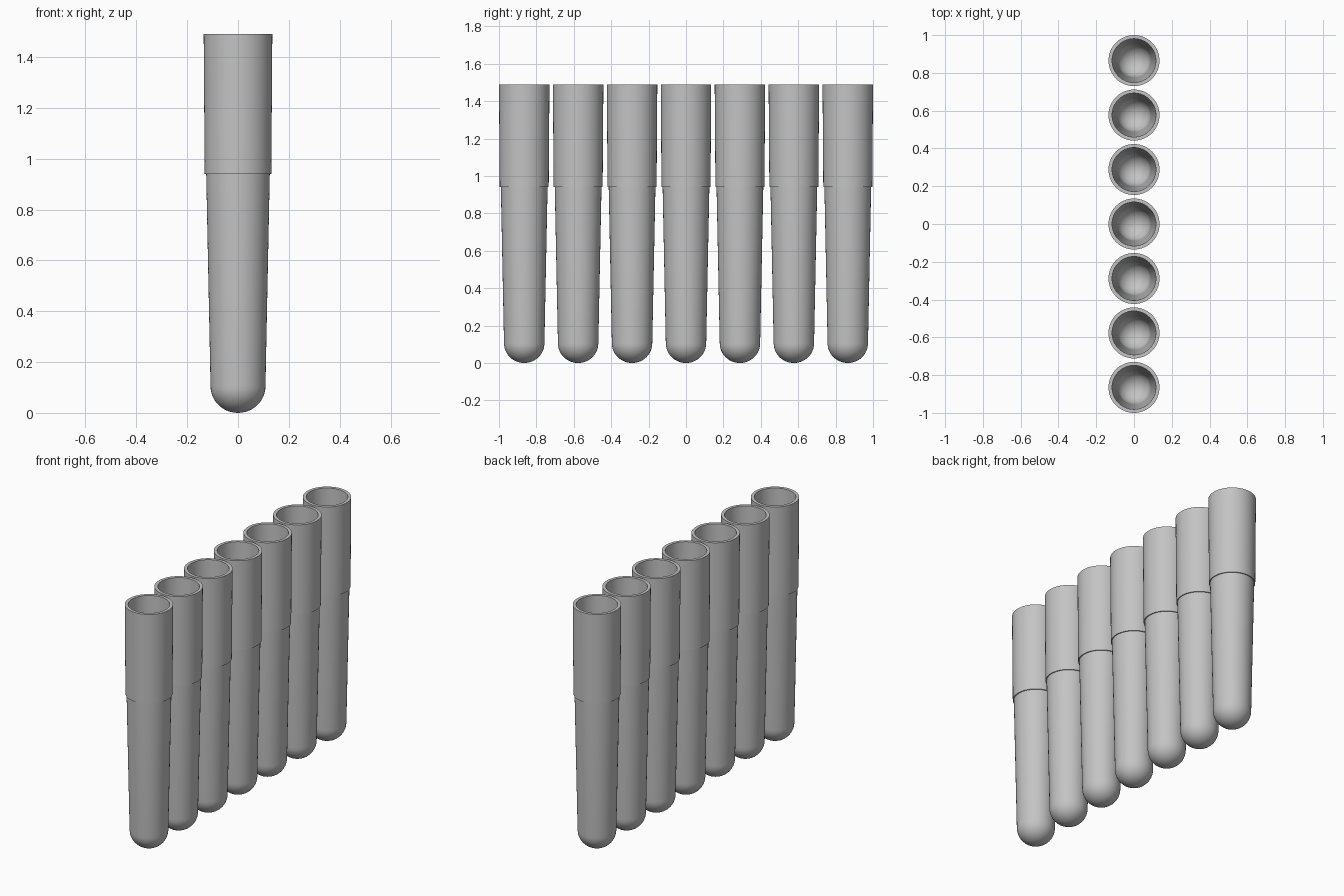
import bpy, bmesh, math

cube = bpy.data.objects.get("Cube")
if cube:
    bpy.data.objects.remove(cube, do_unlink=True)

grey = bpy.data.materials.new("light_grey_plastic")
grey.use_nodes = True
colour = (0.55, 0.55, 0.55, 1)
grey.diffuse_color = colour
grey.node_tree.nodes["Principled BSDF"].inputs["Base Color"].default_value = colour

SIDES, COUNT, TOP_R = 64, 7, 0.135
SPACING = (2 - 2 * TOP_R) / (COUNT - 1)


def dome(radius, bottom, height, steps=12):
    """Rounded end from the pole up to the wall, as (radius, z) points."""
    angles = [math.pi / 2 * i / steps for i in range(steps + 1)]
    return [(radius * math.sin(a), bottom + height * (1 - math.cos(a))) for a in angles]


# Tube section: outer dome, stepped collar, rim, tapered bore, inner dome
profile = dome(0.108, 0, 0.105)
profile += [(0.125, 0.94), (0.131, 0.94), (TOP_R, 1.49), (0.116, 1.49)]
profile += reversed(dome(0.088, 0.02, 0.088))


def build_tube_mesh():
    bm = bmesh.new()
    verts = [bm.verts.new((r, 0, z)) for r, z in profile]
    edges = [bm.edges.new(pair) for pair in zip(verts, verts[1:])]
    bmesh.ops.spin(bm, geom=verts + edges, cent=(0, 0, 0), axis=(0, 0, 1),
                   angle=math.tau, steps=SIDES, use_merge=False)
    bmesh.ops.remove_doubles(bm, verts=bm.verts, dist=0.0002)
    bmesh.ops.recalc_face_normals(bm, faces=bm.faces)
    mesh = bpy.data.meshes.new("tube")
    bm.to_mesh(mesh)
    bm.free()
    mesh.materials.append(grey)
    return mesh


# Row of identical tubes sharing one mesh
tube_mesh = build_tube_mesh()
for i in range(COUNT):
    tube = bpy.data.objects.new(f"tube_{i + 1}", tube_mesh)
    tube.location.y = (i - (COUNT - 1) / 2) * SPACING
    bpy.context.collection.objects.link(tube)

# Smooth walls with crisp collar and rim edges
bpy.ops.object.select_all(action='DESELECT')
tube.select_set(True)
bpy.context.view_layer.objects.active = tube
bpy.ops.object.shade_smooth_by_angle(angle=math.radians(35))
